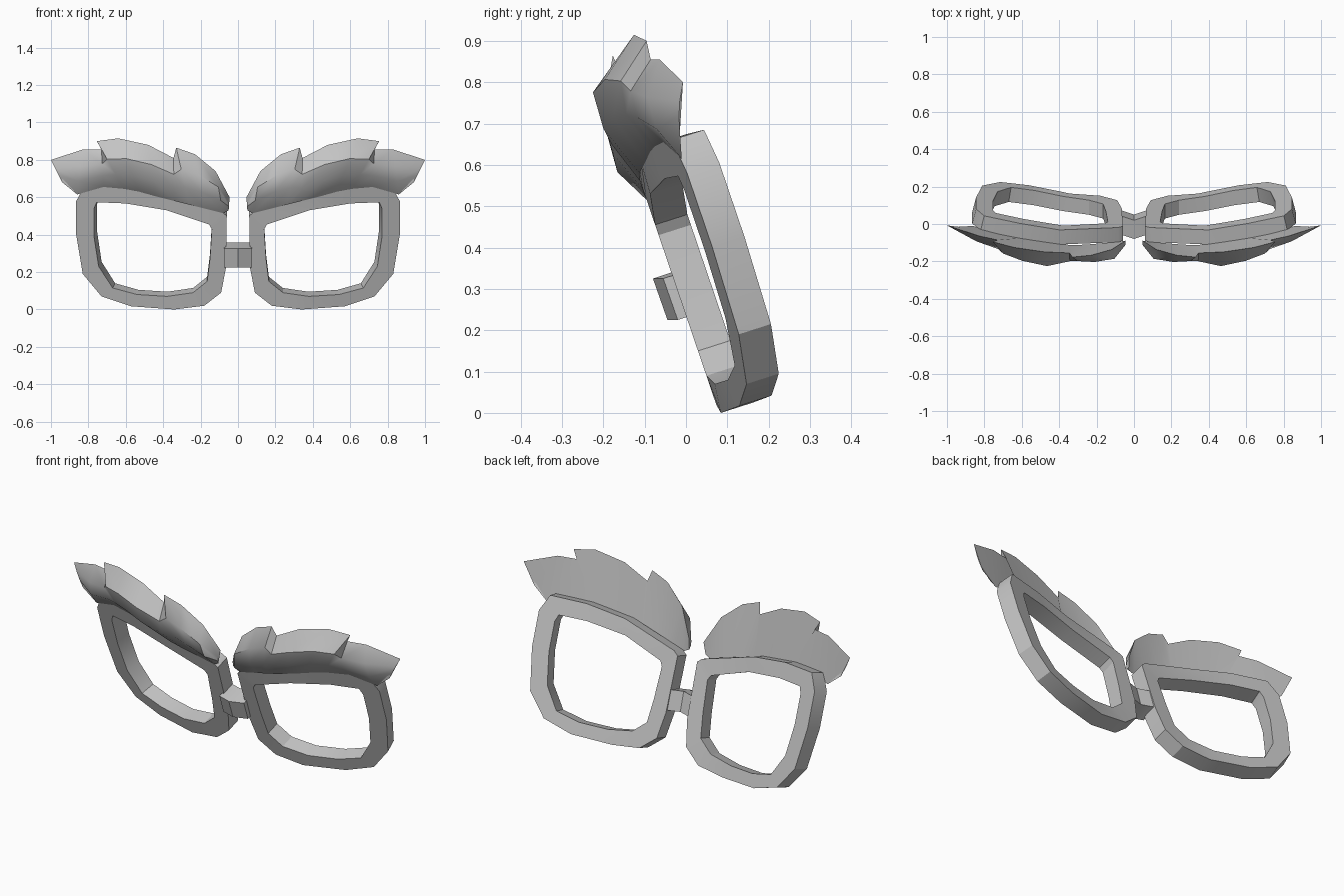
import bpy

if "Cube" in bpy.data.objects:
    bpy.data.objects.remove(bpy.data.objects["Cube"])

GREY = (0.55, 0.55, 0.55, 1)
grey = bpy.data.materials.new("plain_grey")
grey.use_nodes = True
grey.diffuse_color = GREY
grey.node_tree.nodes["Principled BSDF"].inputs["Base Color"].default_value = GREY


def wrap(x):
    """How far the front sweeps back towards the temple."""
    return 0.22 * max(0, x - 0.32)


def on_front(x, z, forward=0):
    """Point on the tilted, wrapped front surface."""
    return (x, 0.08 - 0.34 * z + wrap(x) - forward, z)


def build(name, verts, faces, mirrored=True, angle=0.5):
    mesh = bpy.data.meshes.new(name)
    mesh.from_pydata(verts, [], faces)
    mesh.materials.append(grey)
    obj = bpy.data.objects.new(name, mesh)
    bpy.context.collection.objects.link(obj)
    for o in bpy.context.selected_objects:
        o.select_set(False)
    obj.select_set(True)
    bpy.context.view_layer.objects.active = obj
    bpy.ops.object.mode_set(mode='EDIT')
    bpy.ops.mesh.select_all(action='SELECT')
    bpy.ops.mesh.normals_make_consistent(inside=False)
    bpy.ops.object.mode_set(mode='OBJECT')
    bpy.ops.object.shade_smooth_by_angle(angle=angle)
    if mirrored:
        obj.modifiers.new("other_side", 'MIRROR')
    return obj


# Rims: outer and inner outlines joined into a four-sided ring
outer = [(.06, .5), (.085, .52), (.4, .61), (.62, .65), (.82, .66), (.865, .58),
         (.865, .4), (.83, .19), (.73, .07), (.57, .017), (.34, 0), (.18, .02),
         (.09, .09), (.065, .22)]
inner = [(.14, .43), (.155, .455), (.38, .53), (.6, .567), (.755, .573), (.77, .54),
         (.77, .39), (.745, .23), (.67, .115), (.54, .08), (.38, .07), (.24, .09),
         (.165, .15), (.15, .27)]


def behind(x, z):
    px, py, pz = on_front(x, z)
    return (px - 0.17 * wrap(x), py + 0.078, pz + 0.025)


n = len(outer)
rings = [[on_front(*p) for p in outer], [on_front(*p) for p in inner],
         [behind(*p) for p in inner], [behind(*p) for p in outer]]
faces = []
for r in range(4):
    for i in range(n):
        j, s = (i + 1) % n, (r + 1) % 4
        faces.append((r * n + i, r * n + j, s * n + j, s * n + i))
build("rims", sum(rings, []), faces)

# Bridge: a bar bent forward at the middle
section = [(-.08, .325), (-.045, .225), (.05, .255), (.02, .358)]
verts = []
for x, back in ((-.075, .025), (0, 0), (.075, .025)):
    verts += [(x, y + back, z) for y, z in section]
faces = [(0, 1, 2, 3), (8, 9, 10, 11)]
for a in (0, 4):
    for i in range(4):
        j = (i + 1) % 4
        faces.append((a + i, a + j, a + 4 + j, a + 4 + i))
build("bridge", verts, faces, mirrored=False)

# Eyebrows: stations of top point, bottom point and bulge, from nose to tail
stations = [((.045, .6), (.05, .53), .02), ((.12, .74), (.08, .515), .065),
            ((.23, .83), (.18, .54), .06), ((.33, .865), (.26, .56), .045),
            ((.345, .81), (.34, .58), .06), ((.48, .88), (.44, .605), .095),
            ((.64, .915), (.53, .63), .085), ((.755, .9), (.61, .645), .07),
            ((.73, .855), (.72, .655), .06), ((.83, .855), (.86, .615), .05),
            ((1, .8), (.94, .68), .005)]
rows = [(0, 0), (.3, .9), (.62, 1), (1, 0)]
verts = []
for (tx, tz), (bx, bz), bulge in stations:
    for t, swell in rows:
        verts.append(on_front(bx + (tx - bx) * t, bz + (tz - bz) * t,
                              bulge * swell - 0.035 * t))
w = len(rows)
last = (len(stations) - 1) * w
faces = [(0, 1, 2, 3), tuple(range(last, last + w))]
for a in range(0, last, w):
    for i in range(w):
        j = (i + 1) % w
        faces.append((a + i, a + j, a + w + j, a + w + i))
build("eyebrows", verts, faces, angle=0.7)
